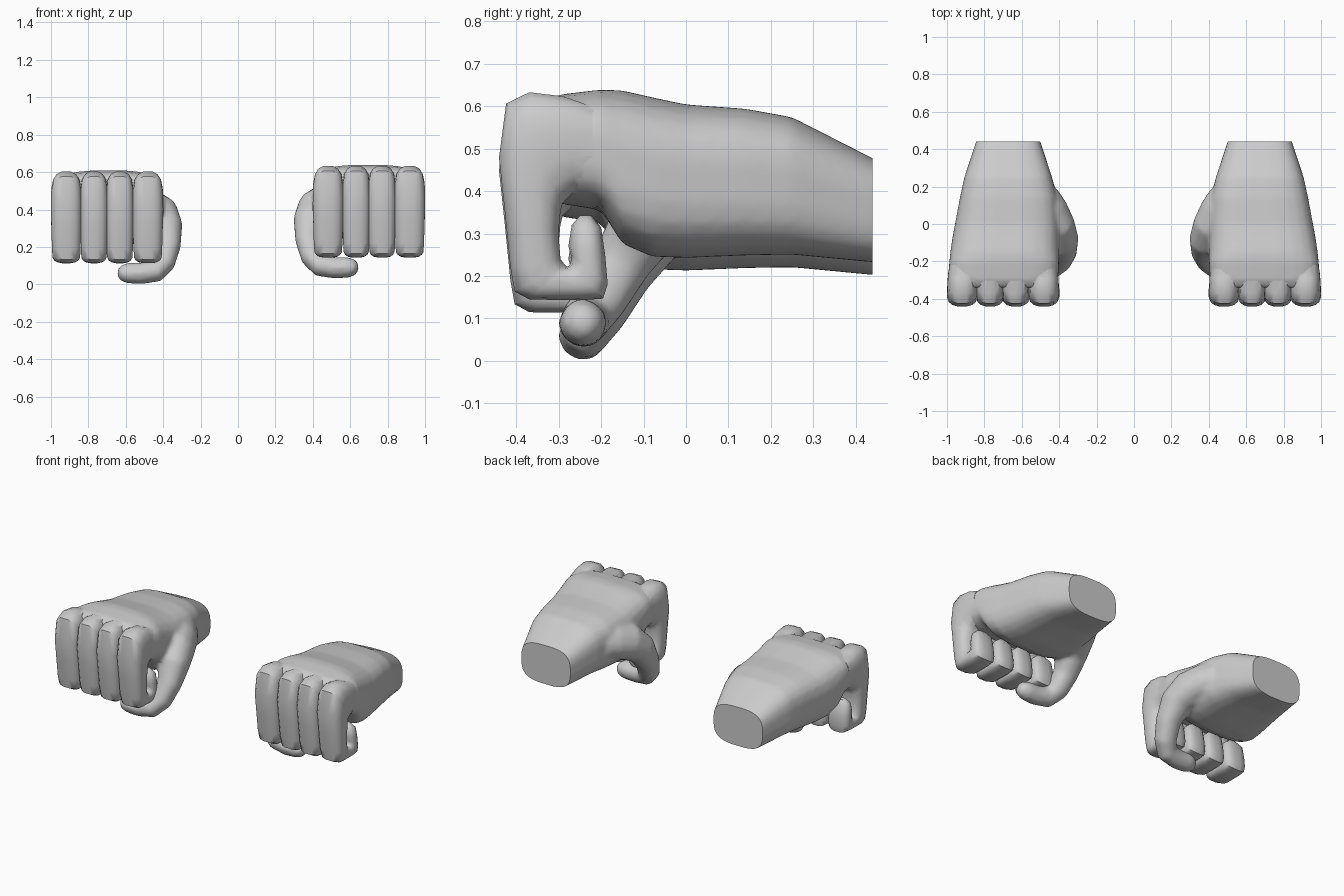
import bpy, bmesh, math
from mathutils import Vector, Matrix

if "Cube" in bpy.data.objects:
    bpy.data.objects.remove(bpy.data.objects["Cube"])


def superellipse(n, e):
    """Unit ring of n points, boxier for larger e."""
    pts = []
    for i in range(n):
        a = 2 * math.pi * (i + 0.5) / n
        c, s = math.cos(a), math.sin(a)
        pts.append((math.copysign(abs(c) ** (2 / e), c), math.copysign(abs(s) ** (2 / e), s)))
    return pts


def loft(name, rings):
    """Closed skin through a list of equally sized rings."""
    bm = bmesh.new()
    loops = [[bm.verts.new(p) for p in r] for r in rings]
    n = len(loops[0])
    for a, b in zip(loops, loops[1:]):
        for i in range(n):
            j = (i + 1) % n
            bm.faces.new((a[i], a[j], b[j], b[i]))
    bm.faces.new(loops[0])
    bm.faces.new(loops[-1])
    bmesh.ops.recalc_face_normals(bm, faces=bm.faces)
    me = bpy.data.meshes.new(name)
    bm.to_mesh(me)
    bm.free()
    ob = bpy.data.objects.new(name, me)
    bpy.context.collection.objects.link(ob)
    return ob


def apply(ob, kind, **props):
    m = ob.modifiers.new(kind, kind)
    for k, v in props.items():
        setattr(m, k, v)
    bpy.context.view_layer.objects.active = ob
    bpy.ops.object.modifier_apply(modifier=m.name)


def unite(ob, other):
    apply(ob, 'BOOLEAN', operation='UNION', solver='EXACT', object=other)
    bpy.data.objects.remove(other)


# Palm and wrist: y, x min, x max, z min, z max
palm_sections = [
    (0.50, .525, .82, .235, .445), (0.44, .50, .845, .232, .478), (0.25, .437, .908, .250, .575),
    (0.14, .41, .932, .248, .595), (0.00, .40, .958, .242, .605), (-0.08, .40, .973, .245, .622),
    (-0.15, .40, .983, .275, .638), (-0.20, .40, .988, .355, .640), (-0.30, .405, .99, .37, .628),
    (-0.34, .42, .98, .40, .605)]
ring = superellipse(24, 3.2)
hand = loft("right_hand", [
    [((x0 + x1) / 2 + u * (x1 - x0) / 2, y, (z0 + z1) / 2 + v * (z1 - z0) / 2) for u, v in ring]
    for y, x0, x1, z0, z1 in palm_sections])

# Thumb: centre and radius along its path
thumb_path = [
    (.50, .14, .43, .10), (.465, .07, .42, .11), (.42, -.02, .395, .108), (.385, -.09, .335, .09),
    (.376, -.15, .235, .07), (.398, -.20, .145, .062), (.44, -.235, .1, .059), (.52, -.243, .088, .056),
    (.59, -.243, .09, .054), (.625, -.243, .092, .042), (.645, -.243, .094, .018)]
pts = [Vector(p[:3]) for p in thumb_path]
up = Vector((0, .8, -.6))
rings = []
for i, p in enumerate(pts):
    t = (pts[min(i + 1, len(pts) - 1)] - pts[max(i - 1, 0)]).normalized()
    b = t.cross(up).normalized()
    n = b.cross(t)
    r = thumb_path[i][3]
    rings.append([p + b * (u * r) + n * (v * r) for u, v in superellipse(16, 2.2)])
unite(hand, loft("thumb", rings))

# Blend thumb into palm, then cut the wrist flat
apply(hand, 'REMESH', mode='VOXEL', voxel_size=0.013)
apply(hand, 'SMOOTH', factor=0.5, iterations=6)
bm = bmesh.new()
bm.from_mesh(hand.data)
cut = bmesh.ops.bisect_plane(bm, geom=bm.verts[:] + bm.edges[:] + bm.faces[:], plane_co=(0, .44, 0),
                             plane_no=(0, 1, 0), clear_outer=True)
bmesh.ops.contextual_create(bm, geom=[e for e in cut['geom_cut'] if isinstance(e, bmesh.types.BMEdge)])
bm.to_mesh(hand.data)
bm.free()

# Curled fingers: outer y, z / inner y, z / width factor
finger_profile = [
    (-.22, .60, -.22, .42, .85), (-.29, .625, -.26, .40, .95), (-.37, .635, -.28, .38, .98),
    (-.425, .608, -.29, .37, 1.0), (-.442, .48, -.295, .35, 1.02), (-.428, .35, -.30, .30, .98),
    (-.415, .22, -.295, .24, .95), (-.405, .163, -.285, .227, .92), (-.37, .144, -.28, .222, .9),
    (-.25, .142, -.275, .225, .88), (-.195, .146, -.272, .235, .87), (-.184, .18, -.272, .25, .87),
    (-.190, .25, -.278, .27, .85), (-.2, .315, -.27, .32, .75), (-.222, .342, -.25, .343, .4)]
ring = superellipse(16, 2.7)
for cx, half in ((.482, .082), (.632, .075), (.77, .075), (.918, .082)):
    fan = []
    for oy, oz, iy, iz, w in finger_profile:
        o, i = Vector((cx, oy, oz)), Vector((cx, iy, iz))
        fan.append([(o + i) / 2 + (o - i) / 2 * v + Vector((u * half * w, 0, 0)) for u, v in ring])
    unite(hand, loft("finger", fan))

bpy.ops.object.select_all(action='DESELECT')
hand.select_set(True)
bpy.context.view_layer.objects.active = hand
bpy.ops.object.shade_smooth_by_angle(angle=math.radians(45))

# Mirrored hand sits slightly lower
left = bpy.data.objects.new("left_hand", hand.data.copy())
bpy.context.collection.objects.link(left)
left.data.transform(Matrix.Translation((0, 0, -.03)) @ Matrix.Diagonal((-1, 1, 1, 1)))
left.data.flip_normals()
